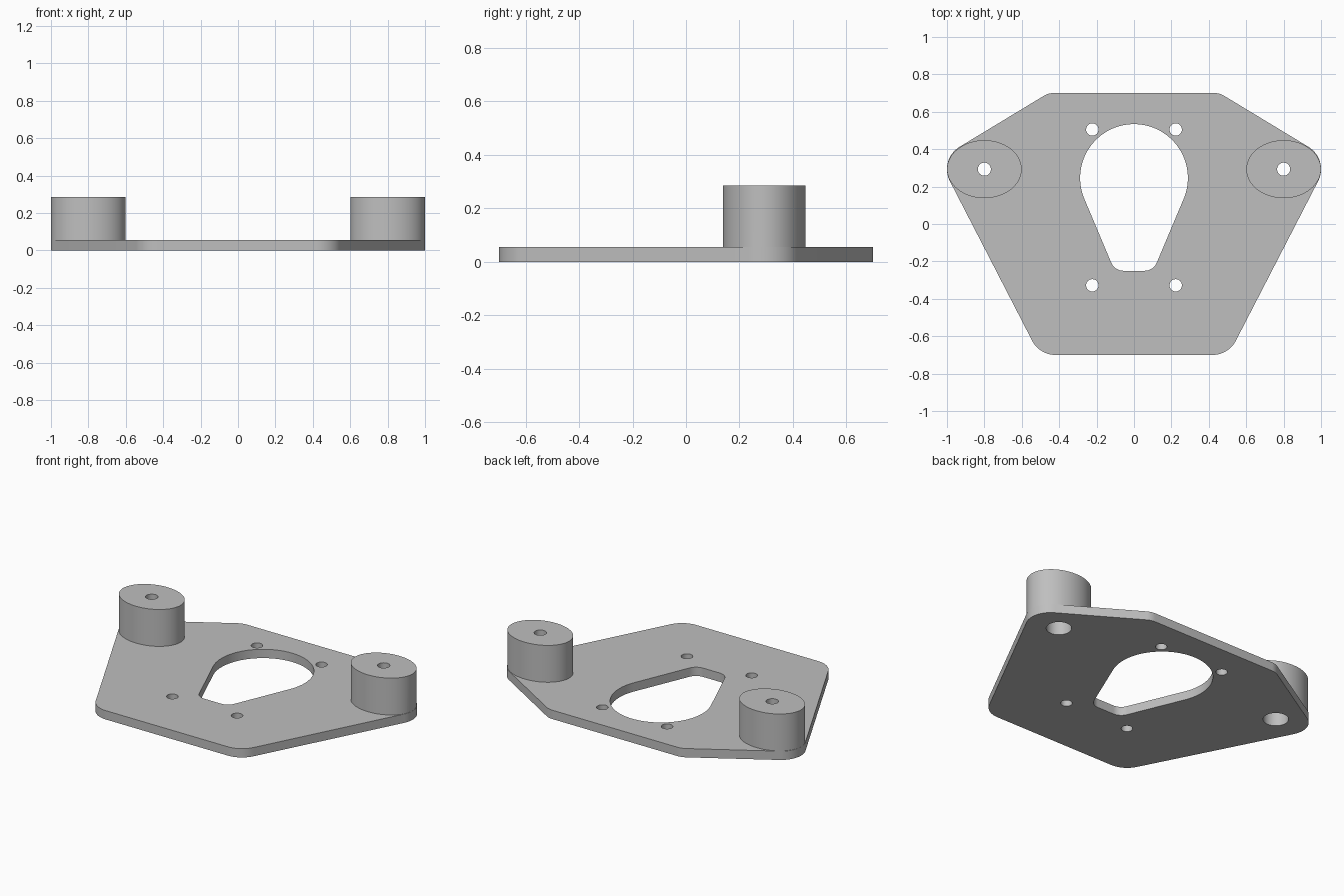
import bpy, bmesh, math
from mathutils import Vector
from mathutils.geometry import convex_hull_2d

if "Cube" in bpy.data.objects:
    bpy.data.objects.remove(bpy.data.objects["Cube"])

grey = bpy.data.materials.new("light grey")
grey.diffuse_color = (0.52, 0.52, 0.52, 1)
grey.use_nodes = True
grey.node_tree.nodes["Principled BSDF"].inputs["Base Color"].default_value = grey.diffuse_color


def ellipse(cx, cy, rx, ry=None, n=64):
    ry = ry or rx
    return [Vector((cx + rx * math.cos(2 * math.pi * i / n),
                    cy + ry * math.sin(2 * math.pi * i / n))) for i in range(n)]


def rounded_hull(circles):
    """Smooth outline wrapped around mirrored circles (x, y, r)."""
    pts = []
    for x, y, r in circles:
        for s in ({1, -1} if x else {1}):
            pts += ellipse(s * x, y, r, n=96)
    return [pts[i] for i in convex_hull_2d(pts)]


def prism(name, outline, z0, z1):
    bm = bmesh.new()
    face = bm.faces.new([bm.verts.new((p.x, p.y, z0)) for p in outline])
    top = bmesh.ops.extrude_face_region(bm, geom=[face])["geom"]
    bmesh.ops.translate(bm, vec=(0, 0, z1 - z0),
                        verts=[v for v in top if isinstance(v, bmesh.types.BMVert)])
    bmesh.ops.recalc_face_normals(bm, faces=bm.faces)
    me = bpy.data.meshes.new(name)
    bm.to_mesh(me)
    bm.free()
    me.materials.append(grey)
    ob = bpy.data.objects.new(name, me)
    bpy.context.collection.objects.link(ob)
    return ob


def combine(target, tool, operation):
    """Apply a boolean and discard the tool."""
    bpy.context.view_layer.objects.active = target
    mod = target.modifiers.new("bool", 'BOOLEAN')
    mod.operation, mod.solver, mod.object = operation, 'EXACT', tool
    bpy.ops.object.modifier_apply(modifier=mod.name)
    bpy.data.objects.remove(tool)


# Base plate: six-sided outline with rounded corners
plate = prism("mounting_plate", rounded_hull(
    [(0.43, 0.60, 0.10), (0.86, 0.293, 0.14), (0.42, -0.56, 0.14)]), 0, 0.055)

# Raised oval bosses with a screw hole and a wider recess from below
for s in (-1, 1):
    combine(plate, prism("boss", ellipse(s * 0.8, 0.293, 0.1995, 0.155), 0.02, 0.285), 'UNION')
for s in (-1, 1):
    combine(plate, prism("boss_hole", ellipse(s * 0.8, 0.293, 0.035, n=32), -0.1, 0.4), 'DIFFERENCE')
    combine(plate, prism("boss_recess", ellipse(s * 0.8, 0.293, 0.072, n=40), -0.1, 0.17), 'DIFFERENCE')

# Keyhole-shaped window
combine(plate, prism("window", rounded_hull(
    [(0, 0.246, 0.288), (0.057, -0.18, 0.07)]), -0.1, 0.2), 'DIFFERENCE')

# Four small screw holes around the window
for s in (-1, 1):
    for y in (0.505, -0.328):
        combine(plate, prism("screw_hole", ellipse(s * 0.223, y, 0.033, n=32), -0.1, 0.2), 'DIFFERENCE')

bpy.ops.object.select_all(action='DESELECT')
plate.select_set(True)
bpy.context.view_layer.objects.active = plate
bpy.ops.object.shade_smooth_by_angle(angle=math.radians(30))
